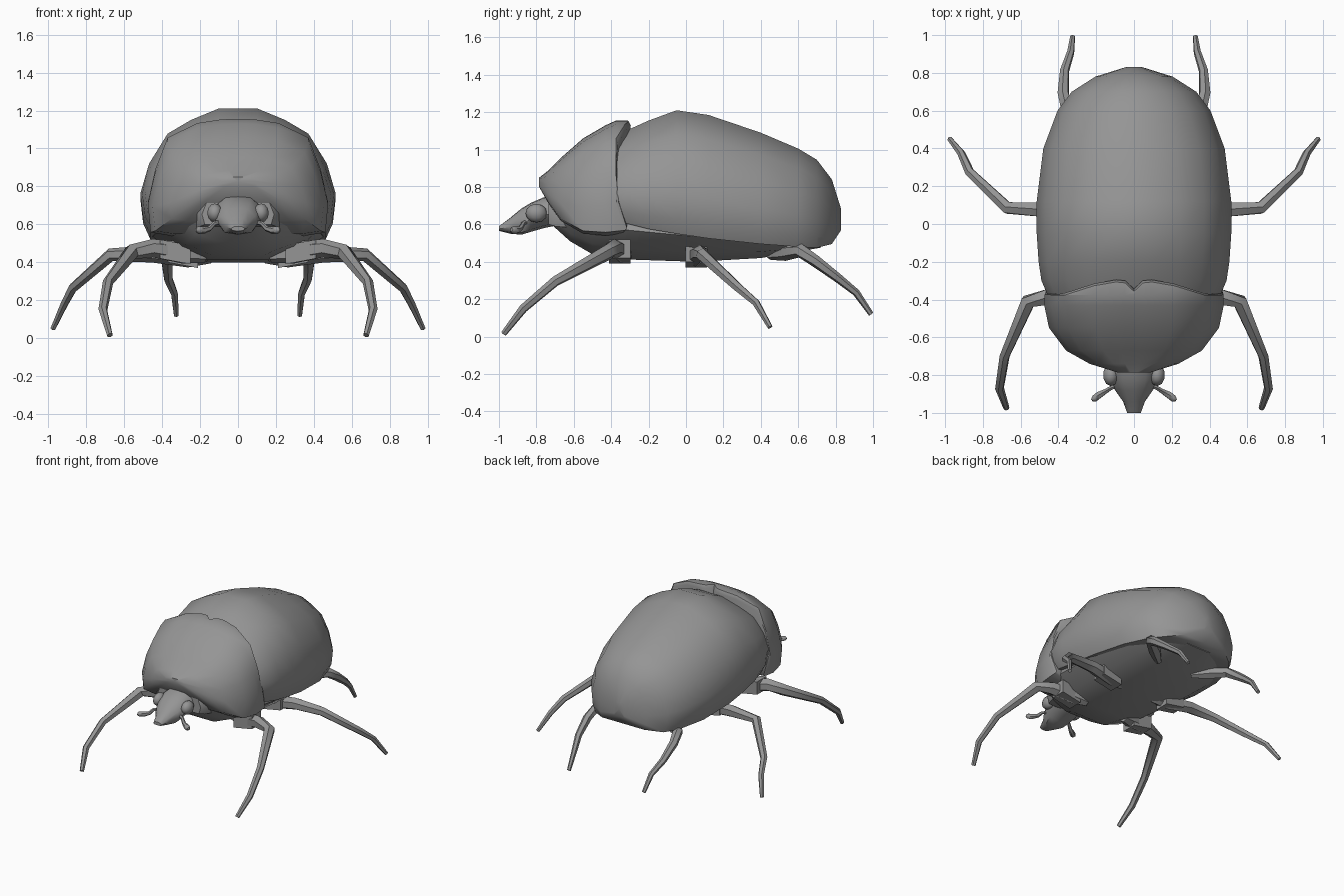
import bpy, bmesh, math
from mathutils import Vector

if "Cube" in bpy.data.objects:
    bpy.data.objects.remove(bpy.data.objects["Cube"])

shell = bpy.data.materials.new("shell_grey")
shell.diffuse_color = (0.3, 0.3, 0.3, 1)
shell.use_nodes = True
shell.node_tree.nodes["Principled BSDF"].inputs["Base Color"].default_value = shell.diffuse_color


def loft(name, rings, mirror=False, angle=50):
    """Skin a list of equal point rings and close both ends with fans."""
    bm = bmesh.new()
    vs = [[bm.verts.new(p) for p in r] for r in rings]
    n = len(vs[0])
    for a, b in zip(vs, vs[1:]):
        for i in range(n):
            j = (i + 1) % n
            bm.faces.new((a[i], a[j], b[j], b[i]))
    for ring in (vs[0], vs[-1]):
        c = bm.verts.new(sum((v.co for v in ring), Vector()) / n)
        for i in range(n):
            bm.faces.new((ring[i], ring[(i + 1) % n], c))
    bmesh.ops.recalc_face_normals(bm, faces=bm.faces)
    me = bpy.data.meshes.new(name)
    bm.to_mesh(me)
    bm.free()
    return finish(name, me, mirror, angle)


def finish(name, me, mirror, angle):
    ob = bpy.data.objects.new(name, me)
    bpy.context.collection.objects.link(ob)
    me.materials.append(shell)
    if mirror:
        ob.modifiers.new("Mirror", 'MIRROR')
    bpy.ops.object.select_all(action='DESELECT')
    ob.select_set(True)
    bpy.context.view_layer.objects.active = ob
    bpy.ops.object.shade_smooth_by_angle(angle=math.radians(angle))
    return ob


def section(profile, y, hw, bottom, top):
    """Symmetric ring from a half profile of (width, height) fractions, top to bottom."""
    half = [(u * hw, y, bottom + v * (top - bottom)) for u, v in profile]
    return half + [(-x, yy, z) for x, yy, z in half[-2:0:-1]]


def tube(name, pts, sides=6):
    """Tapered limb through (x, y, z, radius) points, mirrored left and right."""
    P = [Vector(p[:3]) for p in pts]
    n, rings = Vector((0, 0, 1)), []
    for i, p in enumerate(P):
        t = (P[min(i + 1, len(P) - 1)] - P[max(i - 1, 0)]).normalized()
        n = (n - t * n.dot(t)).normalized()
        b = t.cross(n)
        rings.append([p + pts[i][3] * (n * math.cos(a) + b * math.sin(a))
                      for a in (math.tau * k / sides for k in range(sides))])
    return loft(name, rings, True)


# Wing case: y, half width, bottom, top
case = [(0, 1), (.2, 1), (.48, .91), (.72, .8), (.91, .56), (1, .32), (.97, .12), (.9, 0), (0, 0)]
loft("wing_case", [section(case, *s) for s in (
    (-.37, .46, .62, 1.07), (-.30, .49, .60, 1.11), (-.20, .505, .575, 1.155),
    (-.05, .515, .55, 1.21), (.12, .515, .525, 1.185), (.40, .48, .495, 1.09),
    (.60, .405, .48, 1.005), (.70, .33, .475, .945), (.78, .205, .495, .84),
    (.83, .045, .57, .68))])

# Thorax shield, its rear rim waved and notched at the middle
shield = [(0, 1), (.1, 1), (.2, .995), (.45, .965), (.78, .84), (.92, .56), (1, .28),
          (.97, .03), (.75, 0), (0, 0)]
rings = [section(shield, *s) for s in (
    (-.785, .09, .80, .85), (-.74, .235, .72, .885), (-.67, .36, .62, .955),
    (-.55, .45, .55, 1.06), (-.43, .475, .54, 1.13), (-.375, .475, .545, 1.155),
    (-.36, .472, .55, 1.155), (-.36, .468, .56, 1.13))]
rim = (-.345, -.30, -.295, -.315, -.365, -.375, -.36, -.315, -.33, -.36)
for k, back in ((-2, .012), (-1, 0)):
    n = len(rings[k])
    rings[k] = [(p[0], rim[min(i, n - i)] - back, p[2]) for i, p in enumerate(rings[k])]
loft("thorax_shield", rings)

# Belly hull
hull = [(0, 1), (.97, 1), (1, .75), (.75, .28), (.38, 0), (0, 0)]
loft("belly", [section(hull, *s) for s in (
    (-.72, .16, .60, .68), (-.62, .29, .51, .66), (-.50, .37, .44, .64),
    (-.30, .42, .412, .62), (.05, .45, .40, .58), (.40, .42, .42, .54),
    (.60, .33, .455, .52), (.72, .20, .475, .51))], angle=35)

# Hood over the neck
hood = [(0, 1), (.5, .93), (.85, .72), (1, .3), (.92, 0), (0, 0)]
loft("neck_hood", [section(hood, *s) for s in (
    (-.60, .25, .58, .84), (-.70, .215, .59, .80), (-.735, .19, .60, .775))])

# Head tapering into a snout
skull = [(0, 1), (.5, .97), (.9, .7), (1, .42), (.7, .08), (0, 0)]
loft("head", [section(skull, *s) for s in (
    (-.66, .13, .60, .76), (-.76, .13, .58, .745), (-.83, .12, .56, .715),
    (-.88, .10, .545, .685), (-.94, .058, .55, .635), (-1, .036, .565, .59))])

# Eyes
bm = bmesh.new()
bmesh.ops.create_uvsphere(bm, u_segments=10, v_segments=6, radius=1)
for v in bm.verts:
    v.co = (.122 + .042 * v.co.x, -.80 + .058 * v.co.y, .66 + .05 * v.co.z)
eye_mesh = bpy.data.meshes.new("eyes")
bm.to_mesh(eye_mesh)
bm.free()
finish("eyes", eye_mesh, True, 60)

# Clubbed antennae
tube("antennae", [(.08, -.85, .615, .012), (.125, -.87, .605, .012), (.15, -.885, .578, .014),
                  (.185, -.905, .568, .02), (.21, -.925, .57, .02), (.222, -.933, .572, .009)])

# Three pairs of legs, from thigh to foot
tube("front_legs", [(.17, -.32, .435, .035), (.28, -.345, .45, .058), (.45, -.385, .475, .048),
                    (.56, -.41, .455, .042), (.685, -.70, .295, .028),
                    (.712, -.87, .15, .024), (.675, -.975, .015, .016)])
tube("middle_legs", [(.14, .03, .42, .025), (.26, .05, .425, .052), (.45, .075, .445, .046),
                     (.67, .085, .44, .035), (.87, .275, .265, .026),
                     (.915, .375, .18, .021), (.975, .45, .05, .014)])
tube("rear_legs", [(.15, .45, .435, .025), (.25, .53, .45, .045), (.355, .61, .46, .038),
                   (.375, .69, .405, .032), (.368, .81, .315, .025),
                   (.335, .91, .235, .02), (.325, .99, .12, .014)])

# Hip joints at the front and middle legs
for name, x, y, z in (("front_hips", .33, -.355, .455), ("middle_hips", .29, .055, .435)):
    bm = bmesh.new()
    bmesh.ops.create_cube(bm, size=1)
    for v in bm.verts:
        v.co = (x + .16 * v.co.x, y + .115 * v.co.y, z + .10 * v.co.z + .03 * v.co.x)
    me = bpy.data.meshes.new(name)
    bm.to_mesh(me)
    bm.free()
    finish(name, me, True, 30)
